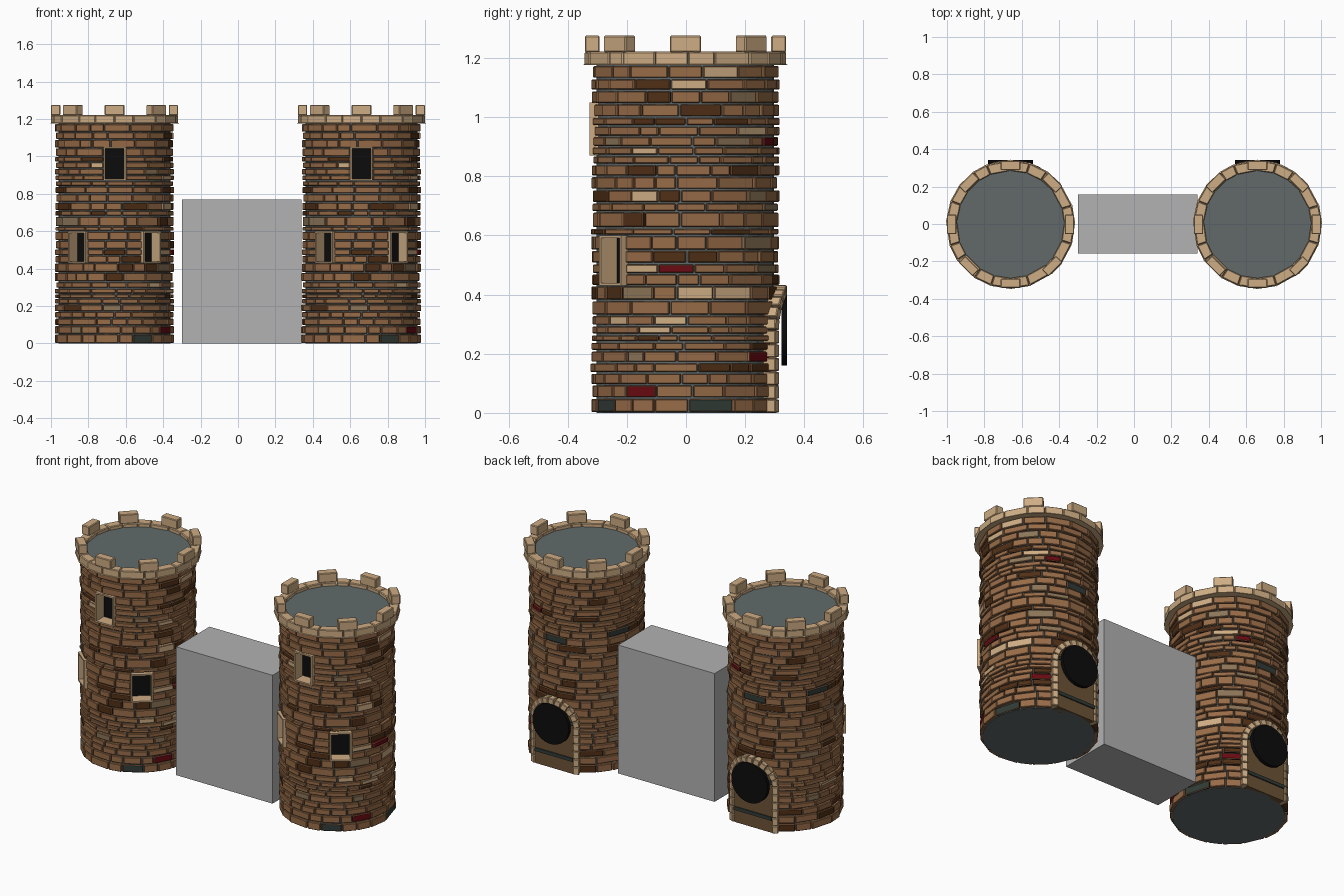
import bpy, bmesh, math, random
from math import sin, cos, asin, sqrt, pi, radians
from mathutils import Matrix, Vector

random.seed(7)
if "Cube" in bpy.data.objects:
    bpy.data.objects.remove(bpy.data.objects["Cube"])


# Flat colours, given as sRGB bytes
def make_material(name, rgb):
    lin = [(c / 255 / 12.92) if c < 11 else ((c / 255 + .055) / 1.055) ** 2.4 for c in rgb]
    mat = bpy.data.materials.new(name)
    mat.use_nodes = True
    mat.diffuse_color = (*lin, 1)
    mat.node_tree.nodes["Principled BSDF"].inputs["Base Color"].default_value = (*lin, 1)
    return mat


COLOURS = {
    "brown_brick": (152, 108, 72), "dark_brick": (80, 47, 22),
    "pale_stone": (206, 173, 132), "grey_brown_brick": (140, 117, 88),
    "red_brick": (104, 10, 18), "green_slate": (50, 60, 55),
    "grey_core": (98, 106, 106), "black_opening": (12, 12, 12),
    "wall_grey": (178, 178, 178), "door_wood": (108, 84, 54)}
MATS = {name: make_material(name, rgb) for name, rgb in COLOURS.items()}

TOWER_X, TOWER_Y = .66, -.002
RADIUS, CORE_R = .317, .3
TOP = 1.175
ROWS = [0, .05, .095, .135, .17, .21, .24, .265, .295, .33, .38, .43, .47, .505, .55, .6,
        .625, .68, .71, .755, .8, .84, .87, .9, .935, .97, 1, 1.045, 1.09, 1.13, TOP]
# Windows: angle from the front, bottom, top
WINDOWS = [(0, .87, 1.05), (radians(38.5), .43, .6), (radians(-38.5), .43, .6)]
WIN_W = .12
DOOR_R, DOOR_SPRING = .135, .28


def mesh_from(bm, name, materials, bevel=0):
    if bevel:
        bmesh.ops.bevel(bm, geom=bm.edges[:], offset=bevel, segments=1,
                        affect='EDGES', clamp_overlap=True)
    bmesh.ops.recalc_face_normals(bm, faces=bm.faces[:])
    mesh = bpy.data.meshes.new(name)
    bm.to_mesh(mesh)
    bm.free()
    for m in materials:
        mesh.materials.append(MATS[m])
    return mesh


def place(name, mesh, loc=(0, 0, 0)):
    obj = bpy.data.objects.new(name, mesh)
    obj.location = loc
    bpy.context.collection.objects.link(obj)
    return obj


def box(bm, matrix, size, mat=0):
    verts = bmesh.ops.create_cube(bm, size=1, matrix=matrix @ Matrix.Diagonal((*size, 1)))["verts"]
    for f in {f for v in verts for f in v.link_faces}:
        f.material_index = mat


def around(angle, r, z):
    """Frame on the tower wall; angle runs from the front towards +x."""
    return Matrix.Rotation(angle, 4, 'Z') @ Matrix.Translation((0, -r, z))


def wedge(bm, a0, a1, r0, r1, z0, z1, mat=0, gap=.003):
    a0, a1, z0, z1 = a0 + gap / r1, a1 - gap / r1, z0 + gap, z1 - gap
    ring = [[bm.verts.new((r * sin(a), -r * cos(a), z))
             for a, r in ((a0, r0), (a1, r0), (a1, r1), (a0, r1))] for z in (z0, z1)]
    faces = [ring[0], ring[1]]
    for i in range(4):
        j = (i + 1) % 4
        faces.append([ring[0][i], ring[0][j], ring[1][j], ring[1][i]])
    for f in faces:
        bm.faces.new(f).material_index = mat


def split(a0, a1, length):
    """Random joints along an arc."""
    n = max(1, round((a1 - a0) / length))
    weights = [random.uniform(.6, 1.4) for _ in range(n)]
    cuts = [a0]
    for w in weights:
        cuts.append(cuts[-1] + w / sum(weights) * (a1 - a0))
    return list(zip(cuts, cuts[1:]))


# Bricks, laid row by row around the openings
PALETTE = ["brown_brick", "dark_brick", "pale_stone", "grey_brown_brick", "red_brick", "green_slate"]
DARK, PALE, GREY, RED, SLATE = 1, 2, 3, 4, 5
# Accent bricks: height, degrees from the front, colour
ACCENTS = [(.03, 21, SLATE), (.03, 117, SLATE), (.07, 53, RED), (.19, 135, RED), (.49, 86, RED),
           (.49, 64, PALE), (.91, 157, RED), (.4, 91, PALE), (1.1, 89, PALE), (.88, 65, PALE),
           (.28, 64, PALE), (.58, 140, GREY), (.91, 130, GREY), (1.02, 94, DARK), (.53, 105, DARK),
           (.95, -24, PALE), (.82, -114, SLATE), (.77, 170, SLATE), (.25, 66, DARK), (.4, 15, DARK)]


def brick_colour(z0, z1, a0, a1):
    for z, deg, mat in ACCENTS:
        if z0 <= z < z1 and (radians(deg) - a0) % (2 * pi) < a1 - a0:
            return mat
    return random.choices([0, DARK, PALE, GREY], [88, 8, 1, 3])[0]


bm = bmesh.new()
for z0, z1 in zip(ROWS, ROWS[1:]):
    mid = (z0 + z1) / 2
    blocked = [(a % (2 * pi), asin(WIN_W / 2 / RADIUS)) for a, lo, hi in WINDOWS if lo < mid < hi]
    rise = max(0, mid - DOOR_SPRING)
    if rise < DOOR_R:
        blocked.append((pi, asin(sqrt(DOOR_R ** 2 - rise ** 2) / RADIUS)))
    blocked.sort()
    if not blocked:
        start = random.uniform(0, 2 * pi)
        arcs = [(start, start + 2 * pi)]
    else:
        following = blocked[1:] + [(blocked[0][0] + 2 * pi, blocked[0][1])]
        arcs = [(c + h, d - k) for (c, h), (d, k) in zip(blocked, following)]
    for arc in arcs:
        for a0, a1 in split(*arc, .34):
            r = RADIUS + random.uniform(-.004, .004)
            wedge(bm, a0, a1, .27, r, z0, z1, brick_colour(z0, z1, a0, a1))
bricks = mesh_from(bm, "bricks", PALETTE, .003)

# Parapet ring and merlons
bm = bmesh.new()
for a0, a1 in split(0, 2 * pi, .31):
    wedge(bm, a0, a1, .287, .341, TOP, 1.222, gap=.001)
for i in range(8):
    box(bm, around(i * pi / 4, .315, 1.247), (.105, .05, .056))
parapet = mesh_from(bm, "parapet", ["pale_stone"], .004)

# Core drum with the window recesses cut out
bm = bmesh.new()
bmesh.ops.create_cone(bm, cap_ends=True, segments=40, radius1=CORE_R, radius2=CORE_R,
                      depth=1.2, matrix=Matrix.Translation((0, 0, .6)))
core_obj = place("core", mesh_from(bm, "core", ["grey_core"]))
bm = bmesh.new()
for a, lo, hi in WINDOWS:
    box(bm, around(a, .3, (lo + hi) / 2), (WIN_W - .004, .11, hi - lo - .004))
cutter = place("window_cutter", mesh_from(bm, "window_cutter", ["grey_core"]))
cutter.hide_render = True
mod = core_obj.modifiers.new("recesses", 'BOOLEAN')
mod.operation, mod.object, mod.solver = 'DIFFERENCE', cutter, 'EXACT'
bpy.context.view_layer.update()
core = bpy.data.meshes.new_from_object(core_obj.evaluated_get(bpy.context.evaluated_depsgraph_get()))
bpy.data.objects.remove(core_obj)
bpy.data.objects.remove(cutter)

# Window linings with dark backs
bm = bmesh.new()
for a, lo, hi in WINDOWS:
    frame = around(a, .288, (lo + hi) / 2)
    h, t = hi - lo, .009
    for s in (-1, 1):
        box(bm, frame @ Matrix.Translation((s * (WIN_W - t) / 2, 0, 0)), (t, .074, h))
        box(bm, frame @ Matrix.Translation((0, 0, s * (h - t) / 2)), (WIN_W - 2 * t, .074, t))
    box(bm, around(a, .25, (lo + hi) / 2), (WIN_W - t, .008, h - t), 1)
windows = mesh_from(bm, "windows", ["pale_stone", "black_opening"])

# Arched surround of the back door
bm = bmesh.new()


def door_stone(s, z, tilt, size):
    turn = pi + asin(s / RADIUS)
    box(bm, around(turn, .318, z) @ Matrix.Rotation(tilt, 4, 'Y'), size)


for i in range(6):
    h = DOOR_SPRING / 6
    for s in (-1, 1):
        door_stone(s * DOOR_R, h * (i + .5), 0, (.034, .05, h - .003))
for i in range(11):
    t = (i + .5) / 11 * pi - pi / 2
    door_stone(DOOR_R * sin(t), DOOR_SPRING + DOOR_R * cos(t), t, (.036, .05, .034))
door_arch = mesh_from(bm, "door_arch", ["pale_stone"], .003)

# Door leaf, straps and round dark opening
bm = bmesh.new()
w = .125
outline = [(-w, 0), (w, 0)] + [(w * cos(i * pi / 14), DOOR_SPRING + w * sin(i * pi / 14)) for i in range(15)]
leaf = bm.faces.new([bm.verts.new((x, .26, z)) for x, z in outline])
new = bmesh.ops.extrude_face_region(bm, geom=[leaf])["geom"]
bmesh.ops.translate(bm, vec=Vector((0, .048, 0)), verts=[v for v in new if isinstance(v, bmesh.types.BMVert)])
for z in (.085, .3):
    box(bm, Matrix.Translation((0, .309, z)), (.25, .012, .02), 1)
disc = bmesh.ops.create_cone(bm, cap_ends=True, segments=32, radius1=.12, radius2=.12, depth=.02,
                             matrix=Matrix.Translation((0, .334, .28)) @ Matrix.Rotation(pi / 2, 4, 'X'))
for f in {f for v in disc["verts"] for f in v.link_faces}:
    f.material_index = 2
door = mesh_from(bm, "door", ["door_wood", "green_slate", "black_opening"])

# Both towers share the same parts
for side, x in (("left", TOWER_X), ("right", -TOWER_X)):
    for mesh in (bricks, parapet, core, windows, door_arch, door):
        place(f"{side}_tower_{mesh.name}", mesh, (x, TOWER_Y, 0))

# Plain wall block between the towers
bm = bmesh.new()
box(bm, Matrix.Translation((.02, 0, .385)), (.64, .316, .77))
place("wall_block", mesh_from(bm, "wall_block", ["wall_grey"]))
